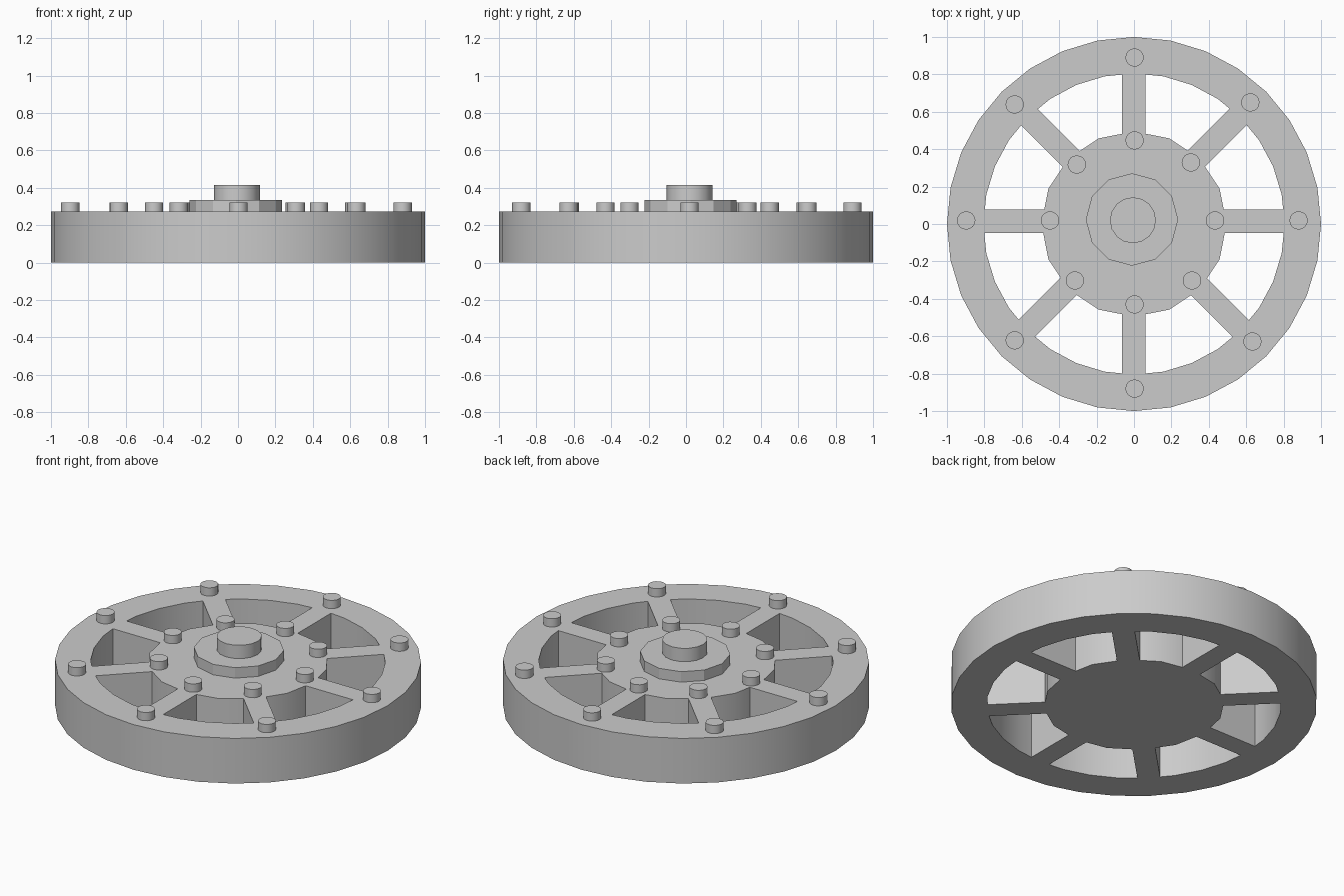
import bpy, bmesh, math
from mathutils import Matrix

if "Cube" in bpy.data.objects:
    bpy.data.objects.remove(bpy.data.objects["Cube"])

TOP = 0.272                 # height of the wheel body
AXIS = (-0.002, 0.014)      # where the spokes cross

grey = bpy.data.materials.new("mid_grey")
grey.diffuse_color = (0.6, 0.6, 0.6, 1)
grey.use_nodes = True
grey.node_tree.nodes["Principled BSDF"].inputs["Base Color"].default_value = grey.diffuse_color


def finish(ob, name, angle=25):
    ob.name = name
    if not ob.data.materials:
        ob.data.materials.append(grey)
    bpy.ops.object.select_all(action='DESELECT')
    ob.select_set(True)
    bpy.context.view_layer.objects.active = ob
    bpy.ops.object.shade_smooth_by_angle(angle=math.radians(angle))


def cylinder(name, x, y, radius, z0, z1, sides):
    # rotated so that a corner lies on each axis
    bm = bmesh.new()
    ring = [bm.verts.new((x + radius * math.cos(2 * math.pi * i / sides),
                          y + radius * math.sin(2 * math.pi * i / sides), z0))
            for i in range(sides)]
    base = bm.faces.new(ring)
    top = bmesh.ops.extrude_face_region(bm, geom=[base], use_keep_orig=True)
    for v in top["geom"]:
        if isinstance(v, bmesh.types.BMVert):
            v.co.z = z1
    bmesh.ops.recalc_face_normals(bm, faces=bm.faces)
    return to_object(bm, name)


def bar(name, angle, length, width, z0, z1):
    bm = bmesh.new()
    m = (Matrix.Translation((*AXIS, (z0 + z1) / 2)) @ Matrix.Rotation(angle, 4, 'Z')
         @ Matrix.Diagonal((length, width, z1 - z0, 1)))
    bmesh.ops.create_cube(bm, size=1, matrix=m)
    return to_object(bm, name)


def to_object(bm, name):
    me = bpy.data.meshes.new(name)
    bm.to_mesh(me)
    bm.free()
    me.materials.append(grey)
    ob = bpy.data.objects.new(name, me)
    bpy.context.collection.objects.link(ob)
    return ob


def cut(target, cutter):
    mod = target.modifiers.new("cut", 'BOOLEAN')
    mod.operation = 'DIFFERENCE'
    mod.solver = 'EXACT'
    mod.object = cutter
    bpy.context.view_layer.objects.active = target
    bpy.ops.object.modifier_apply(modifier=mod.name)
    bpy.data.objects.remove(cutter)


# Openings between hub and rim: a ring divided by four crossing bars
openings = cylinder("openings", 0, 0, 0.805, -0.1, 0.4, 32)
cut(openings, cylinder("hub_core", 0, 0, 0.495, -0.2, 0.5, 16))
for i in range(4):
    cut(openings, bar("spoke_bar", i * math.pi / 4, 2.4, 0.125, -0.3, 0.6))

# Wheel body with rim, spokes and hub in one piece
wheel = cylinder("wheel_body", 0, 0, 1.0, 0, TOP, 32)
cut(wheel, openings)
finish(wheel, "wheel_body")

# Stepped boss and axle stub in the middle
finish(cylinder("boss", -0.011, 0.024, 0.247, TOP - 0.02, 0.335, 12), "boss")
finish(cylinder("axle_stub", -0.006, 0.02, 0.123, TOP - 0.02, 0.415, 16), "axle_stub")

# Bolts at both ends of every spoke
rim_bolts = [(0.88, 0.019), (0.622, 0.65), (0.003, 0.89), (-0.638, 0.639),
             (-0.897, 0.019), (-0.638, -0.622), (0.003, -0.88), (0.633, -0.628)]
hub_bolts = [(0.433, 0.019), (0.304, 0.329), (0.003, 0.447), (-0.306, 0.318),
             (-0.449, 0.019), (-0.316, -0.302), (0.003, -0.43), (0.31, -0.302)]
for label, spots in (("rim_bolt", rim_bolts), ("hub_bolt", hub_bolts)):
    for n, (x, y) in enumerate(spots, 1):
        finish(cylinder(label, x, y, 0.049, TOP - 0.02, 0.322, 16), f"{label}_{n}")
